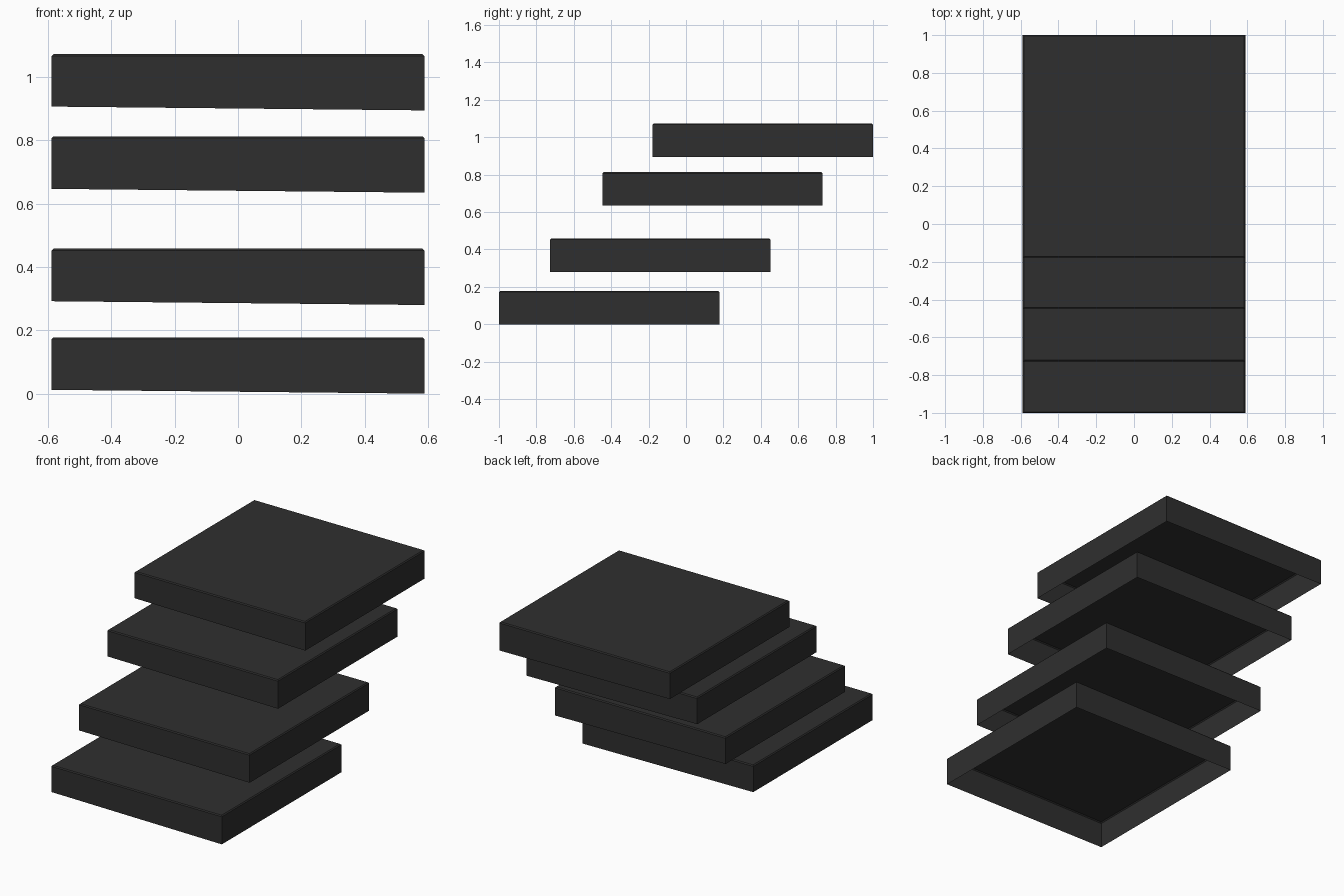
import bpy, bmesh

if "Cube" in bpy.data.objects:
    bpy.data.objects.remove(bpy.data.objects["Cube"])

SIZE, HEIGHT, SLANT, CHAMFER = 1.178, 0.178, 0.012, 0.006

charcoal = bpy.data.materials.new("charcoal")
charcoal.diffuse_color = (0.028, 0.028, 0.028, 1)
charcoal.use_nodes = True
charcoal.node_tree.nodes["Principled BSDF"].inputs["Base Color"].default_value = charcoal.diffuse_color


def tray(name, y, z):
    """Open-bottomed thin shell with a chamfered top rim and slanted lower edge."""
    bm = bmesh.new()
    bmesh.ops.create_cube(bm, size=1)
    for v in bm.verts:
        top = v.co.z > 0
        v.co.z = HEIGHT if top else (SLANT if v.co.x < 0 else 0)
        v.co.x *= SIZE
        v.co.y *= SIZE
    # open underside
    bm.normal_update()
    under = [f for f in bm.faces if f.normal.z < -0.9]
    bmesh.ops.delete(bm, geom=under, context='FACES')
    # small chamfer around the top
    rim = [e for e in bm.edges if all(v.co.z > HEIGHT - 1e-4 for v in e.verts)]
    bmesh.ops.bevel(bm, geom=rim, offset=CHAMFER, segments=1, affect='EDGES')
    mesh = bpy.data.meshes.new(name)
    bm.to_mesh(mesh)
    bm.free()
    mesh.materials.append(charcoal)
    ob = bpy.data.objects.new(name, mesh)
    ob.location = (0, y, z)
    bpy.context.collection.objects.link(ob)


# four floating steps climbing toward the back
for i, (y, z) in enumerate([(-0.411, 0), (-0.138, 0.28), (0.142, 0.635), (0.411, 0.895)]):
    tray(f"step_{i + 1}", y, z)
